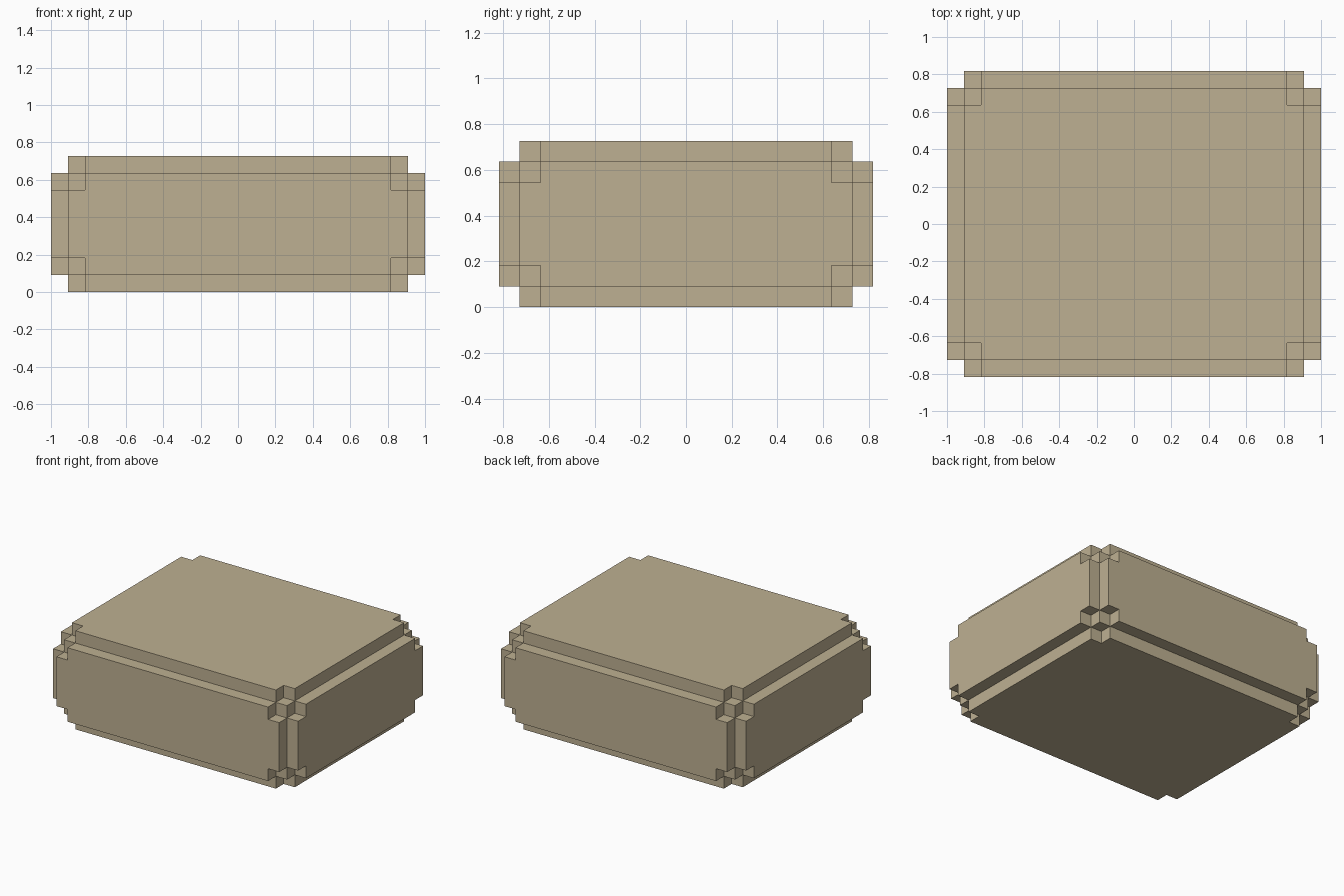
import bpy
import bmesh
from mathutils import Vector

U = 1 / 11                      # one block of the stepped grid
CORE = Vector((10, 8, 3))       # half size of the inner box, in blocks
CENTRE = Vector((0, 0, 4))      # middle of the box above the ground

old = bpy.data.objects.get("Cube")
if old:
    bpy.data.objects.remove(old, do_unlink=True)

tan = bpy.data.materials.new("tan")
tan.use_nodes = True
colour = (0.515, 0.434, 0.287, 1)
tan.diffuse_color = colour
tan.node_tree.nodes["Principled BSDF"].inputs["Base Color"].default_value = colour

bm = bmesh.new()


def add_panel(axis, side):
    """Raised panel with notched corners on one side of the inner box."""
    a, b = (axis + 1) % 3, (axis + 2) % 3
    wa, wb = CORE[a], CORE[b]

    def vert(p, raised):
        co = Vector((0, 0, 0))
        co[a], co[b] = p
        co[axis] = side * (CORE[axis] + raised)
        return bm.verts.new((co + CENTRE) * U)

    # Outline: each corner is cut back by one block
    outline = []
    for sa, sb in ((1, 1), (-1, 1), (-1, -1), (1, -1)):
        notch = [(sa * wa, sb * (wb - 1)),
                 (sa * (wa - 1), sb * (wb - 1)),
                 (sa * (wa - 1), sb * wb)]
        outline += notch if sa * sb > 0 else notch[::-1]
        # Corner of the inner box left bare by the notch
        bm.faces.new([vert(p, 0) for p in notch + [(sa * wa, sb * wb)]])

    # Outer face and the step walls around it
    bm.faces.new([vert(p, 1) for p in outline])
    for p, q in zip(outline, outline[1:] + outline[:1]):
        bm.faces.new([vert(p, 0), vert(q, 0), vert(q, 1), vert(p, 1)])


for axis in range(3):
    for side in (-1, 1):
        add_panel(axis, side)

# Weld the panels into one closed shell
bmesh.ops.remove_doubles(bm, verts=bm.verts[:], dist=0.001)
bmesh.ops.recalc_face_normals(bm, faces=bm.faces[:])

mesh = bpy.data.meshes.new("stepped_block")
bm.to_mesh(mesh)
bm.free()
mesh.materials.append(tan)
block = bpy.data.objects.new("stepped_block", mesh)
bpy.context.collection.objects.link(block)
